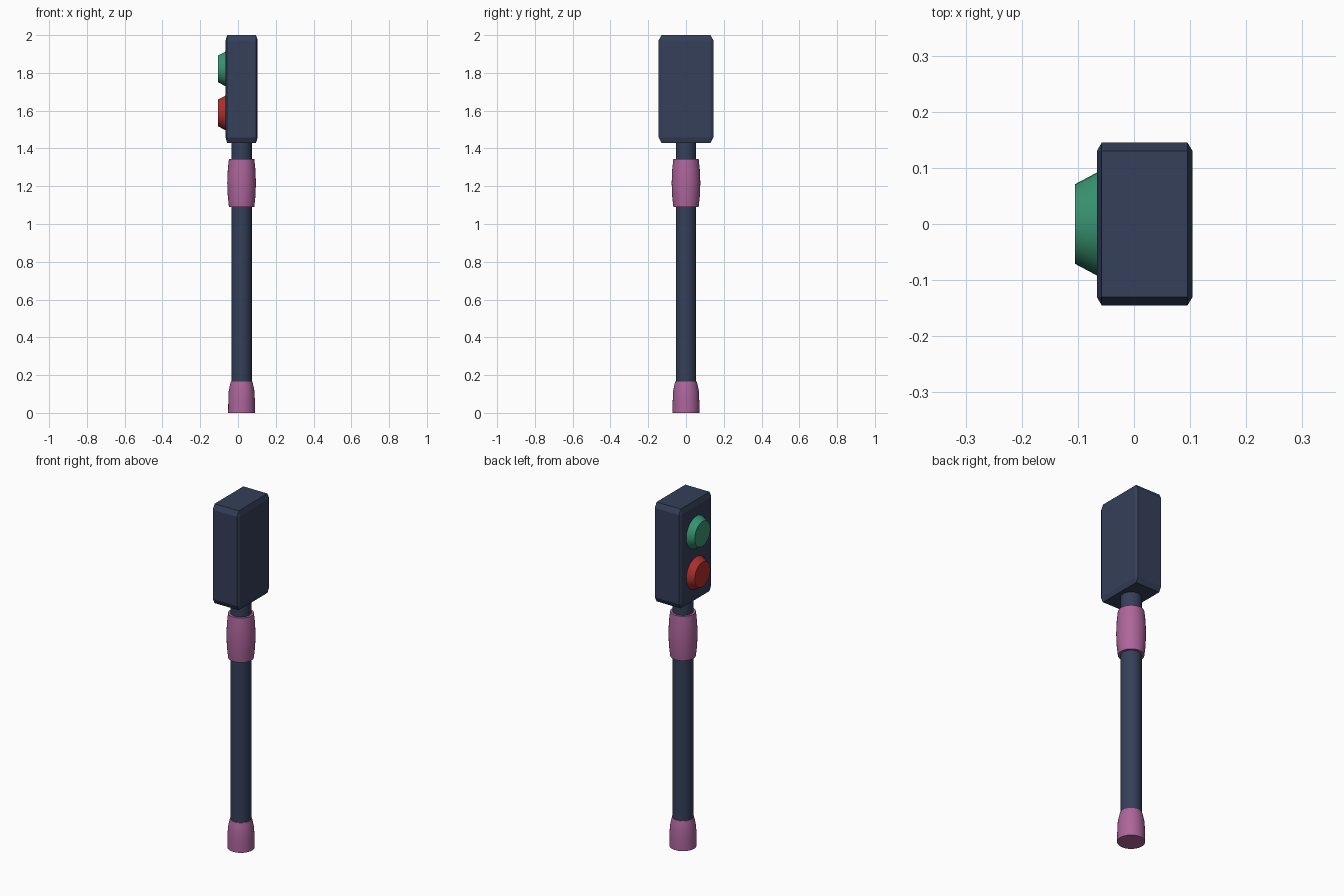
import bpy, bmesh, math
from mathutils import Matrix

if "Cube" in bpy.data.objects:
    bpy.data.objects.remove(bpy.data.objects["Cube"])

CX = 0.019   # x of the pole axis and box centre


def material(name, rgb):
    m = bpy.data.materials.new(name)
    m.diffuse_color = (*rgb, 1)
    m.use_nodes = True
    m.node_tree.nodes["Principled BSDF"].inputs["Base Color"].default_value = m.diffuse_color
    return m


NAVY = material("navy", (0.035, 0.05, 0.10))
PINK = material("pink", (0.42, 0.13, 0.33))
GREEN = material("green", (0.04, 0.30, 0.17))
RED = material("red", (0.42, 0.03, 0.025))


def add_object(name, bm, mat, smooth=True):
    bmesh.ops.recalc_face_normals(bm, faces=bm.faces)
    me = bpy.data.meshes.new(name)
    bm.to_mesh(me)
    bm.free()
    me.materials.append(mat)
    ob = bpy.data.objects.new(name, me)
    bpy.context.collection.objects.link(ob)
    if smooth:
        bpy.ops.object.select_all(action='DESELECT')
        ob.select_set(True)
        bpy.context.view_layer.objects.active = ob
        bpy.ops.object.shade_smooth_by_angle(angle=math.radians(40))
    return ob


def lathe(name, profile, mat, matrix, sides=32):
    """Capped surface of revolution from (radius, height) points."""
    bm = bmesh.new()
    rings = [[bm.verts.new((r * math.cos(2 * math.pi * i / sides),
                            r * math.sin(2 * math.pi * i / sides), z))
              for i in range(sides)] for r, z in profile]
    for a, b in zip(rings, rings[1:]):
        for i in range(sides):
            j = (i + 1) % sides
            bm.faces.new((a[i], a[j], b[j], b[i]))
    bm.faces.new(rings[0][::-1])
    bm.faces.new(rings[-1])
    bm.transform(matrix)
    return add_object(name, bm, mat)


axis = Matrix.Translation((CX, 0, 0))

# Pole with its two sleeves
lathe("pole", [(0.054, 0.03), (0.054, 1.45)], NAVY, axis)
lathe("base_sleeve", [(0.071, 0), (0.0705, 0.06), (0.068, 0.115),
                      (0.062, 0.145), (0.057, 0.166)], PINK, axis)
lathe("upper_sleeve", [(0.067, 1.09), (0.073, 1.145), (0.076, 1.217),
                       (0.073, 1.29), (0.067, 1.345)], PINK, axis)

# Signal housing: a chamfered cube stretched to size
bm = bmesh.new()
bmesh.ops.create_cube(bm, size=1)
bmesh.ops.bevel(bm, geom=bm.edges[:], offset=0.05, segments=1, affect='EDGES')
bm.transform(Matrix.Translation((CX, 0, 1.715)) @ Matrix.Diagonal((0.17, 0.29, 0.57, 1)))
add_object("signal_housing", bm, NAVY, smooth=False)

# Tapered lamps on the -x face
for name, z, mat in (("green_lamp", 1.821, GREEN), ("red_lamp", 1.588, RED)):
    m = Matrix.Translation((-0.06, 0, z)) @ Matrix.Rotation(-math.pi / 2, 4, 'Y')
    lathe(name, [(0.095, 0), (0.071, 0.045)], mat, m)
